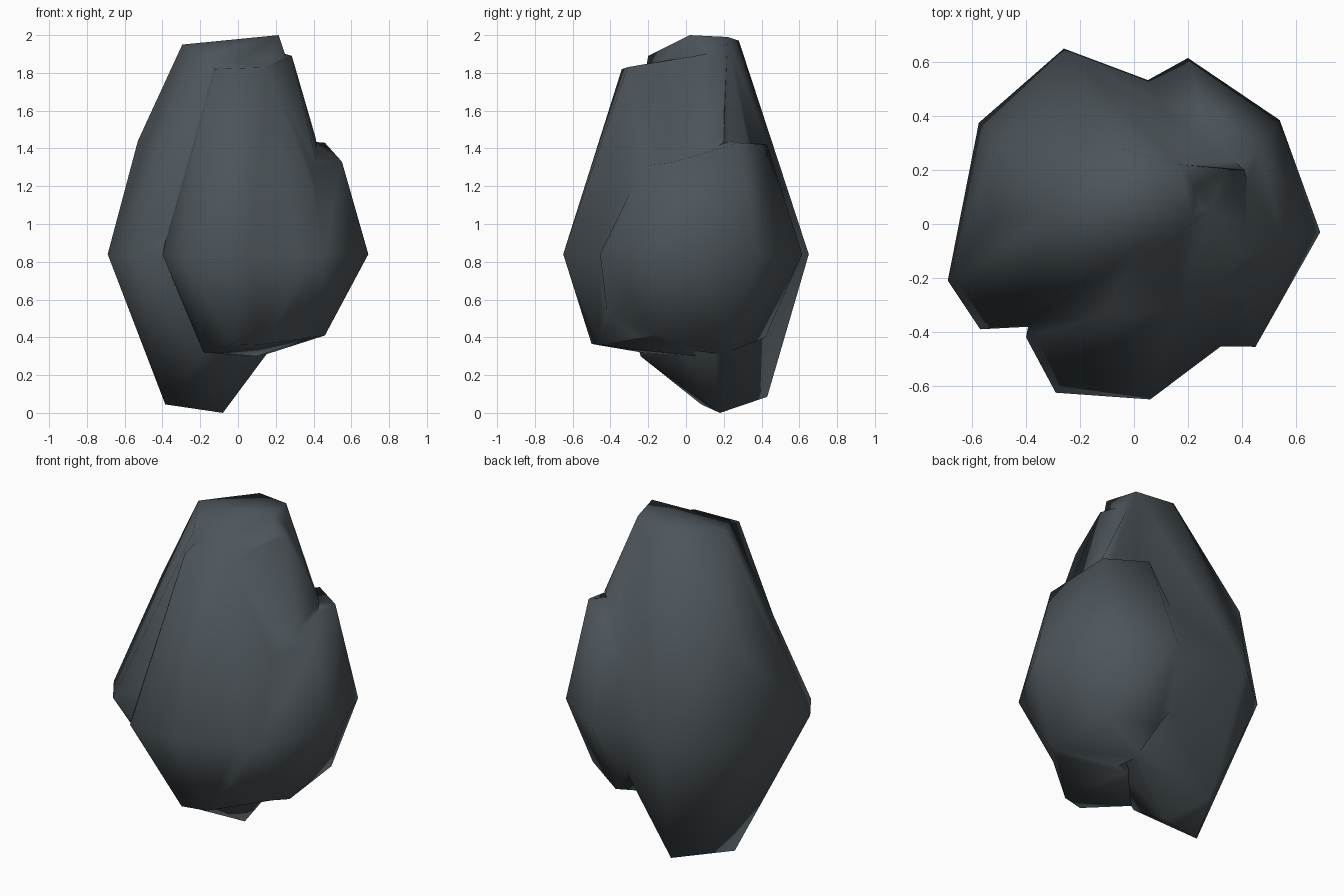
import bpy
import bmesh

cube = bpy.data.objects.get("Cube")
if cube:
    bpy.data.objects.remove(cube, do_unlink=True)

# One dark slate colour for the whole boulder
slate = bpy.data.materials.new("dark_slate")
slate.use_nodes = True
colour = (0.075, 0.092, 0.105, 1)
slate.diffuse_color = colour
shader = next(n for n in slate.node_tree.nodes if n.type == "BSDF_PRINCIPLED")
shader.inputs["Base Color"].default_value = colour
shader.inputs["Roughness"].default_value = 0.9

WAIST = 0.84  # height shared by the widest ring of every lump


def make_lump(name, waist, corners):
    """Wrap a faceted hull around a waist ring and its upper and lower corners."""
    bm = bmesh.new()
    for x, y in waist:
        bm.verts.new((x, y, WAIST))
    for corner in corners:
        bm.verts.new(corner)
    hull = bmesh.ops.convex_hull(bm, input=bm.verts[:])
    unused = {v for v in hull["geom_interior"] + hull["geom_unused"]
              if isinstance(v, bmesh.types.BMVert) and v.is_valid}
    bmesh.ops.delete(bm, geom=list(unused), context="VERTS")
    bmesh.ops.recalc_face_normals(bm, faces=bm.faces[:])
    mesh = bpy.data.meshes.new(name)
    bm.to_mesh(mesh)
    bm.free()
    mesh.materials.append(slate)
    lump = bpy.data.objects.new(name, mesh)
    bpy.context.collection.objects.link(lump)
    return lump


# Tall main lump, leaning to the back
boulder = make_lump(
    "boulder",
    [(-.69, -.21), (-.575, .375), (-.26, .65), (.3, .44),
     (.5, .1), (.2, -.35), (-.57, -.39)],
    [(-.295, .04, 1.95), (-.16, -.2, 1.89), (.215, .02, 2), (.17, .22, 1.99),
     (-.05, .28, 1.97), (.4, .21, 1.45), (-.53, .02, 1.44), (-.51, .3, 1.44),
     (-.385, .08, .045), (-.08, .18, 0), (-.2, .43, .085),
     (-.2, -.24, .3), (.15, .22, .3)])

# Front lump, nearly as tall
front_lump = make_lump(
    "front_lump",
    [(-.4, -.42), (-.29, -.625), (.06, -.65), (.32, -.455),
     (.53, -.28), (.55, .1), (-.3, .1)],
    [(-.12, -.34, 1.82), (.16, -.31, 1.83), (.285, .05, 1.89),
     (.18, .2, 1.92), (-.18, .1, 1.88), (.41, .2, 1.46),
     (-.03, -.5, .365), (.11, -.46, .36), (.4, -.18, .4),
     (.1, .05, .3), (-.18, -.25, .31)])

# Short lump at the back of the +x side
side_lump = make_lump(
    "side_lump",
    [(.1, -.45), (.45, -.455), (.69, -.03), (.54, .385),
     (.2, .615), (-.1, .45)],
    [(.55, -.06, 1.33), (.46, .28, 1.43), (.25, .43, 1.42), (.1, .1, 1.46),
     (.4, -.23, 1.3), (.46, -.16, .41), (.44, .27, .44),
     (.18, .42, .4), (.15, .2, .31), (.13, -.4, .38)])

# Fuse the lumps into one skin
bpy.ops.object.select_all(action="DESELECT")
boulder.select_set(True)
bpy.context.view_layer.objects.active = boulder
for lump in (front_lump, side_lump):
    union = boulder.modifiers.new("fuse", "BOOLEAN")
    union.operation = "UNION"
    union.solver = "EXACT"
    union.object = lump
    bpy.ops.object.modifier_apply(modifier=union.name)
    bpy.data.objects.remove(lump, do_unlink=True)

# Clean up slivers along the seams, then blend the facets
bm = bmesh.new()
bm.from_mesh(boulder.data)
bmesh.ops.remove_doubles(bm, verts=bm.verts[:], dist=0.025)
bmesh.ops.triangulate(bm, faces=bm.faces[:])
bmesh.ops.recalc_face_normals(bm, faces=bm.faces[:])
bm.to_mesh(boulder.data)
bm.free()
bpy.ops.object.shade_smooth_by_angle(angle=1.6)
